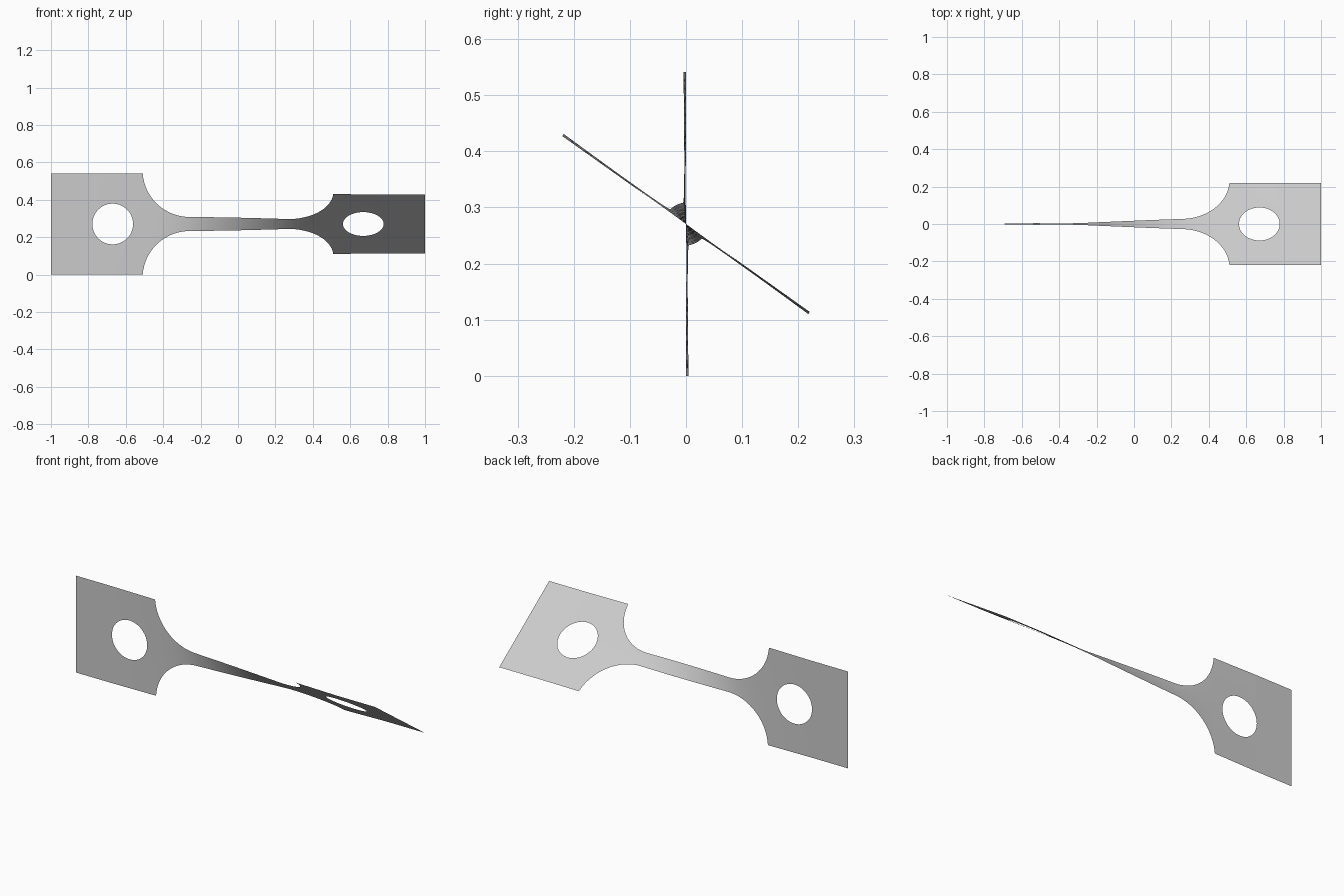
import bpy, bmesh
from math import sin, cos, asin, pi, radians, sqrt

cube = bpy.data.objects.get("Cube")
if cube:
    bpy.data.objects.remove(cube)

HALF_W, NECK, FILLET, FILLET_X = 0.2705, 0.038, 0.25, 0.26
HOLE_X, HOLE_R, CLAMP_X = 0.67, 0.109, 0.77
TWIST = radians(54.6)
FILLET_Z = NECK + FILLET
START = asin((FILLET_Z - HALF_W) / FILLET)
GRIP_X = FILLET_X + FILLET * cos(START)


def half_width(x):
    """Outline of the strip: wide grips, round fillets, narrow neck."""
    x = abs(x)
    if x >= GRIP_X - 1e-6:
        return HALF_W
    if x <= FILLET_X:
        return NECK
    return FILLET_Z - sqrt(FILLET ** 2 - (x - FILLET_X) ** 2)


def hole_half(x):
    return sqrt(max(0, HOLE_R ** 2 - (abs(x) - HOLE_X) ** 2))


# Stations along one half, mirrored to the other
right = [0.04 * i for i in range(1, 7)]
right += [FILLET_X + FILLET * cos(START + (pi / 2 - START) * i / 16) for i in range(17)]
right += [HOLE_X - HOLE_R * cos(pi * i / 24) for i in range(25)]
right += [0.535, CLAMP_X, 0.84, 0.92, 1.0]
right.sort()
stations = [-x for x in reversed(right)] + [0.0] + right

# Twist accumulates mostly where the strip is narrow; the clamped ends stay flat
angles = [0.0]
for a, b in zip(stations, stations[1:]):
    mid = (a + b) / 2
    rate = half_width(mid) ** -1.5 if abs(mid) < CLAMP_X else 0
    angles.append(angles[-1] + rate * (b - a))
angles = [TWIST * a / angles[-1] for a in angles]

# Twisted sheet, built as upper and lower bands around the holes
bm = bmesh.new()
ROWS = 5
for side in (-1, 1):
    columns = []
    for x, t in zip(stations, angles):
        inner, outer = hole_half(x), half_width(x)
        column = []
        for r in range(ROWS + 1):
            s = side * (inner + (outer - inner) * r / ROWS)
            column.append(bm.verts.new((x, -s * sin(t), HALF_W + s * cos(t))))
        columns.append(column)
    for a, b in zip(columns, columns[1:]):
        for r in range(ROWS):
            quad = [a[r], b[r], b[r + 1], a[r + 1]]
            bm.faces.new(quad if side > 0 else quad[::-1])
bmesh.ops.remove_doubles(bm, verts=bm.verts, dist=1e-5)

mesh = bpy.data.meshes.new("twisted_strip")
bm.to_mesh(mesh)
bm.free()
strip = bpy.data.objects.new("twisted_strip", mesh)
bpy.context.collection.objects.link(strip)

# Plain grey metal
grey = bpy.data.materials.new("light_grey")
grey.use_nodes = True
color = (0.6, 0.6, 0.6, 1)
grey.diffuse_color = color
grey.node_tree.nodes["Principled BSDF"].inputs["Base Color"].default_value = color
mesh.materials.append(grey)
mesh.shade_smooth()
